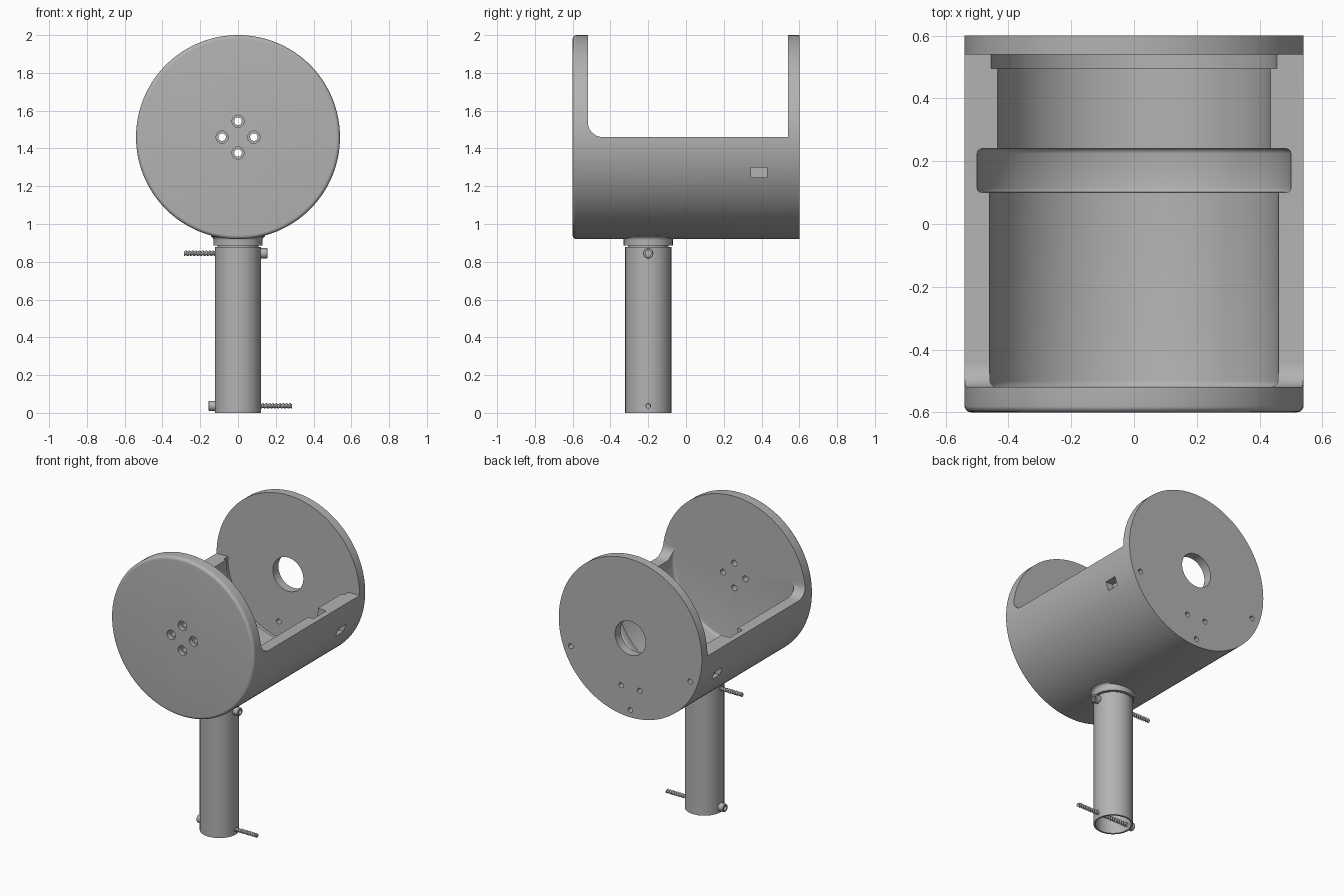
import bpy, bmesh, math
from mathutils import Matrix, Vector

if "Cube" in bpy.data.objects:
    bpy.data.objects.remove(bpy.data.objects["Cube"], do_unlink=True)

grey = bpy.data.materials.new("plain grey")
grey.use_nodes = True
grey.diffuse_color = (0.45, 0.45, 0.45, 1)
grey.node_tree.nodes["Principled BSDF"].inputs["Base Color"].default_value = grey.diffuse_color

ALONG = {"x": Matrix.Rotation(math.pi / 2, 4, "Y"),
         "y": Matrix.Rotation(-math.pi / 2, 4, "X"),
         "z": Matrix.Identity(4)}
AXIS_Z = 1.46      # height of the cradle's axis
R = 0.54           # outer radius of the cradle
POST_Y = -0.2


def finish(name, bm, matrix=Matrix.Identity(4)):
    bmesh.ops.remove_doubles(bm, verts=bm.verts, dist=1e-5)
    bmesh.ops.recalc_face_normals(bm, faces=bm.faces)
    bm.transform(matrix)
    mesh = bpy.data.meshes.new(name)
    bm.to_mesh(mesh)
    bm.free()
    mesh.materials.append(grey)
    ob = bpy.data.objects.new(name, mesh)
    bpy.context.collection.objects.link(ob)
    return ob


def lathe(name, profile, axis, at=(0, 0, 0), sides=32, closed=False):
    """Turn (radius, distance) points around an axis."""
    bm = bmesh.new()
    rings = [[bm.verts.new((r * math.cos(a), r * math.sin(a), t))
              for a in (math.tau * i / sides for i in range(sides))] for r, t in profile]
    pairs = list(zip(rings, rings[1:]))
    if closed:
        pairs.append((rings[-1], rings[0]))
    for low, high in pairs:
        for i in range(sides):
            j = (i + 1) % sides
            bm.faces.new((low[i], low[j], high[j], high[i]))
    return finish(name, bm, Matrix.Translation(at) @ ALONG[axis])


def extrude_x(name, outline, x0, x1):
    """Extrude a (y, z) outline across x."""
    bm = bmesh.new()
    face = bm.faces.new([bm.verts.new((x0, y, z)) for y, z in outline])
    ext = bmesh.ops.extrude_face_region(bm, geom=[face])
    moved = [v for v in ext["geom"] if isinstance(v, bmesh.types.BMVert)]
    bmesh.ops.translate(bm, verts=moved, vec=Vector((x1 - x0, 0, 0)))
    return finish(name, bm)


def arc(cx, cy, radius, start, end, steps=6):
    angles = [math.radians(start + (end - start) * i / steps) for i in range(steps + 1)]
    return [(cx + radius * math.cos(a), cy + radius * math.sin(a)) for a in angles]


def cut(target, cutters):
    for cutter in cutters:
        cutter.hide_render = True
        mod = target.modifiers.new("cut", "BOOLEAN")
        mod.operation, mod.solver, mod.object = "DIFFERENCE", "EXACT", cutter
        bpy.context.view_layer.objects.active = target
        bpy.ops.object.modifier_apply(modifier=mod.name)
        bpy.data.objects.remove(cutter, do_unlink=True)


def smooth(ob, degrees=30):
    bpy.ops.object.select_all(action="DESELECT")
    ob.select_set(True)
    bpy.context.view_layer.objects.active = ob
    bpy.ops.object.shade_smooth_by_angle(angle=math.radians(degrees))


# Cradle shell: front disc and lower half trough in one piece
shell = lathe("cradle_shell",
              [(0, -0.6)] + arc(R - 0.02, -0.58, 0.02, -90, 0) + [(R, 0.54), (0, 0.54)],
              "y", (0, 0, AXIS_Z), 128)

# Stepped bore with a small fillet at the closed end
bore = lathe("bore_cutter",
             [(0, -0.52)] + arc(0.44, -0.5, 0.02, -90, 0, 4) +
             [(0.46, 0.1), (0.485, 0.1)] + arc(0.485, 0.115, 0.015, -90, 0, 3) +
             arc(0.485, 0.225, 0.015, 0, 90, 3) +
             [(0.435, 0.24), (0.435, 0.495), (0.455, 0.495), (0.455, 0.7), (0, 0.7)],
             "y", (0, 0, AXIS_Z), 128)

# Open top with a rounded corner behind the front disc
opening = extrude_x("opening_cutter",
                    [(0.7, AXIS_Z), (0.7, 2.3), (-0.52, 2.3)] +
                    arc(-0.44, AXIS_Z + 0.08, 0.08, 180, 270, 10), -1, 1)

cutters = [bore, opening]
for k in range(4):  # counterbored mounting holes in the front disc
    a = k * math.pi / 2
    cutters.append(lathe("hole_cutter",
                         [(0, -0.7), (0.032, -0.7), (0.032, -0.57), (0.02, -0.57),
                          (0.02, -0.45), (0, -0.45)], "y",
                         (0.084 * math.cos(a), 0, AXIS_Z + 0.084 * math.sin(a))))
for side in (-1, 1):  # rectangular side slots
    slot = [(0.345, 1.245), (0.43, 1.245), (0.43, 1.3), (0.345, 1.3)]
    cutters.append(extrude_x("slot_cutter", slot, side * 0.46, side * 0.6))
cut(shell, cutters)
smooth(shell)

# Back cover: disc with a large centre hole and small screw holes
cover = lathe("back_cover", [(0.115, 0.54), (R, 0.54), (R, 0.6), (0.115, 0.6)],
              "y", (0, 0, AXIS_Z), 128, closed=True)
small_holes = [(-0.45, -0.175), (0.45, -0.175), (0, -0.49), (-0.07, -0.34), (0.07, -0.34)]
cut(cover, [lathe("hole_cutter", [(0, 0.5), (0.017, 0.5), (0.017, 0.7), (0, 0.7)],
                  "y", (x, 0, AXIS_Z + z), 24) for x, z in small_holes])
smooth(cover)

# Socket under the cradle, flaring into the shell, with a plug inside the post
smooth(lathe("post_socket",
             [(0, 0.78), (0.108, 0.78), (0.108, 0.885), (0.13, 0.885), (0.13, 0.915)] +
             arc(0.15, 0.915, 0.02, 180, 110, 5) + [(0.143, 0.955), (0, 0.955)],
             "z", (0, POST_Y, 0), 64))

# Hollow post
smooth(lathe("post_tube", [(0.11, 0), (0.122, 0), (0.122, 0.878), (0.11, 0.878)],
             "z", (0, POST_Y, 0), 64, closed=True))


def cross_screw(name, z, side):
    """Cap screw through the post; its head is on the given x side."""
    turn = Matrix.Translation((0, POST_Y, z)) @ Matrix.Rotation(
        math.pi if side < 0 else 0, 4, "Z")
    head = lathe(name + "_head",
                 [(0, 0.115), (0.027, 0.115), (0.027, 0.153), (0.024, 0.157),
                  (0.015, 0.157), (0.015, 0.135), (0, 0.135)], "x")
    head.data.transform(turn)
    smooth(head)
    # Helical thread
    pitch, sides = 0.018, 12
    count = int(0.405 / pitch * 6)
    bm = bmesh.new()
    rings = []
    for k in range(count + 1):
        ring = []
        for i in range(sides):
            a = math.tau * i / sides
            r = 0.0125 + 0.0025 * math.cos(math.tau * k / 6 - a)
            ring.append(bm.verts.new((r * math.cos(a), r * math.sin(a), -0.285 + k * pitch / 6)))
        rings.append(ring)
    for low, high in zip(rings, rings[1:]):
        for i in range(sides):
            j = (i + 1) % sides
            bm.faces.new((low[i], low[j], high[j], high[i]))
    bm.faces.new(rings[0])
    bm.faces.new(rings[-1])
    smooth(finish(name + "_thread", bm, turn @ ALONG["x"]), 40)


cross_screw("upper_screw", 0.845, 1)
cross_screw("lower_screw", 0.037, -1)
